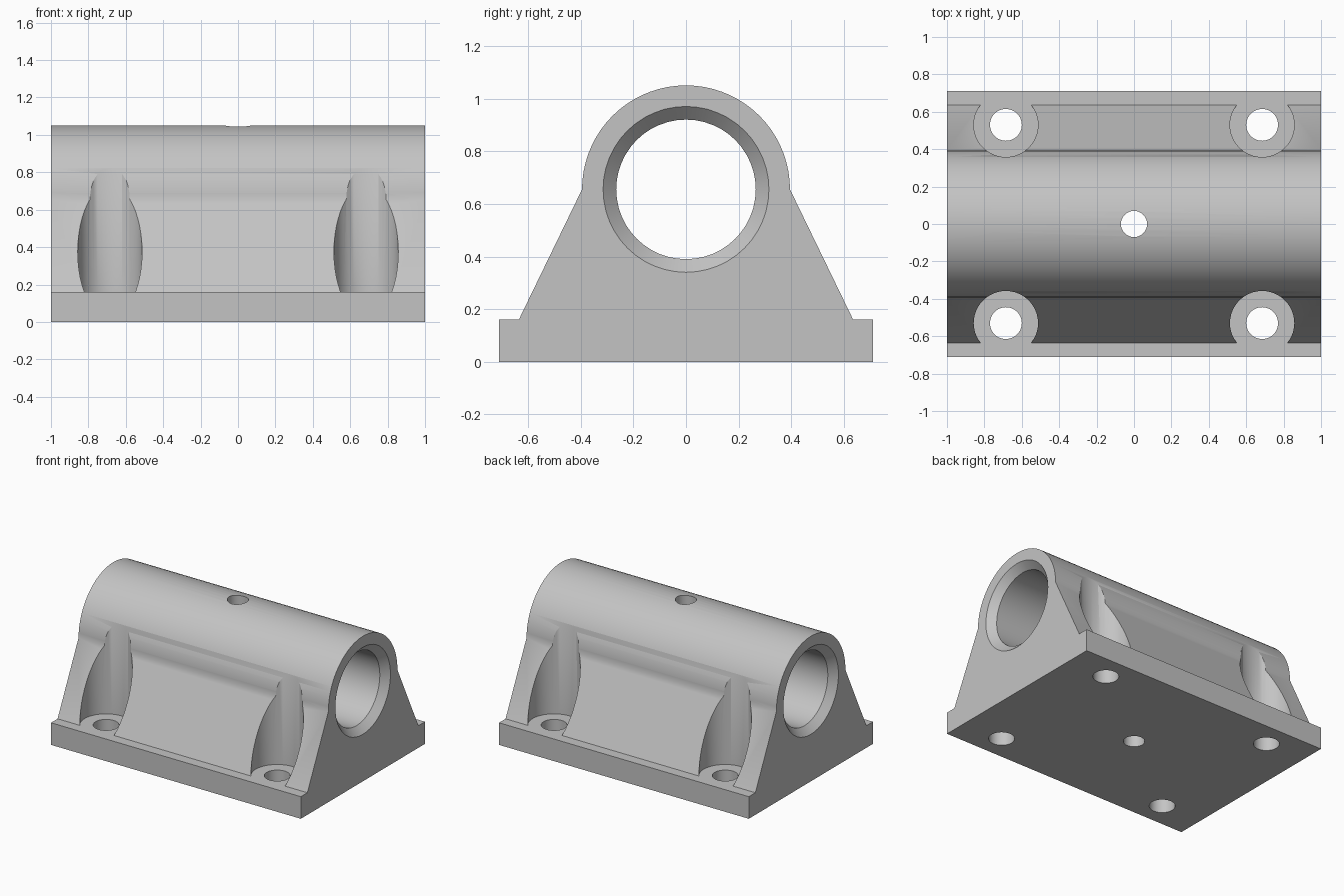
import bpy, bmesh, math
from mathutils import Matrix, Vector

cube = bpy.data.objects.get("Cube")
if cube:
    bpy.data.objects.remove(cube, do_unlink=True)

grey = bpy.data.materials.new("light_grey")
grey.use_nodes = True
colour = (0.55, 0.55, 0.55, 1)
grey.diffuse_color = colour
grey.node_tree.nodes["Principled BSDF"].inputs["Base Color"].default_value = colour

AXIS_Z = 0.655      # height of the bore axis
BASE_TOP = 0.16


def make_object(name, bm):
    mesh = bpy.data.meshes.new(name)
    bmesh.ops.recalc_face_normals(bm, faces=bm.faces)
    bm.to_mesh(mesh)
    bm.free()
    mesh.materials.append(grey)
    obj = bpy.data.objects.new(name, mesh)
    bpy.context.collection.objects.link(obj)
    return obj


def turned_cutter(name, rings, origin, axis="Z", sides=48):
    """Solid of revolution from (position along axis, radius) rings."""
    bm = bmesh.new()
    loops = []
    for pos, radius in rings:
        loops.append([bm.verts.new((radius * math.cos(math.tau * i / sides),
                                    radius * math.sin(math.tau * i / sides), pos))
                      for i in range(sides)])
    for a, b in zip(loops, loops[1:]):
        for i in range(sides):
            j = (i + 1) % sides
            bm.faces.new((a[i], a[j], b[j], b[i]))
    bm.faces.new(loops[0])
    bm.faces.new(loops[-1])
    if axis == "X":
        bm.transform(Matrix.Rotation(math.pi / 2, 4, "Y"))
    bm.transform(Matrix.Translation(origin))
    obj = make_object(name, bm)
    obj.hide_render = True
    return obj


# Housing: flanged, tapered profile with a round top, extruded along x
profile = [(-0.635, BASE_TOP), (-0.71, BASE_TOP), (-0.71, 0),
           (0.71, 0), (0.71, BASE_TOP), (0.635, BASE_TOP)]
ARC = 36
profile += [(0.395 * math.cos(math.pi * i / ARC),
             AXIS_Z + 0.395 * math.sin(math.pi * i / ARC)) for i in range(ARC + 1)]
bm = bmesh.new()
end = bm.faces.new([bm.verts.new((-1, y, z)) for y, z in profile])
grown = bmesh.ops.extrude_face_region(bm, geom=[end])["geom"]
bmesh.ops.translate(bm, vec=Vector((2, 0, 0)),
                    verts=[v for v in grown if isinstance(v, bmesh.types.BMVert)])
if end.is_valid and not any(f is not end and f.calc_center_median().x < -0.99 for f in bm.faces):
    pass
housing = make_object("bearing_housing", bm)

# Main bore with chamfered mouths
cutters = [turned_cutter("bore_cutter",
                         [(-1.05, 0.365), (-0.95, 0.265), (0.95, 0.265), (1.05, 0.365)],
                         (0, 0, AXIS_Z), "X")]

# Oil hole straight through the middle
cutters.append(turned_cutter("oil_hole_cutter", [(-0.1, 0.07), (1.2, 0.07)], (0, 0, 0), sides=32))

# Bolt holes with clearance pockets above the flange
for sx in (-1, 1):
    for sy in (-1, 1):
        cutters.append(turned_cutter(
            "bolt_cutter",
            [(-0.1, 0.085), (BASE_TOP, 0.085), (BASE_TOP, 0.172), (1.2, 0.172)],
            (sx * 0.685, sy * 0.53, 0)))

# Apply the cuts, then drop the helpers
bpy.ops.object.select_all(action="DESELECT")
bpy.context.view_layer.objects.active = housing
housing.select_set(True)
for cutter in cutters:
    cut = housing.modifiers.new("cut", "BOOLEAN")
    cut.operation = "DIFFERENCE"
    cut.solver = "EXACT"
    cut.object = cutter
    bpy.ops.object.modifier_apply(modifier=cut.name)
    bpy.data.objects.remove(cutter, do_unlink=True)

bpy.ops.object.shade_smooth_by_angle(angle=math.radians(30))
